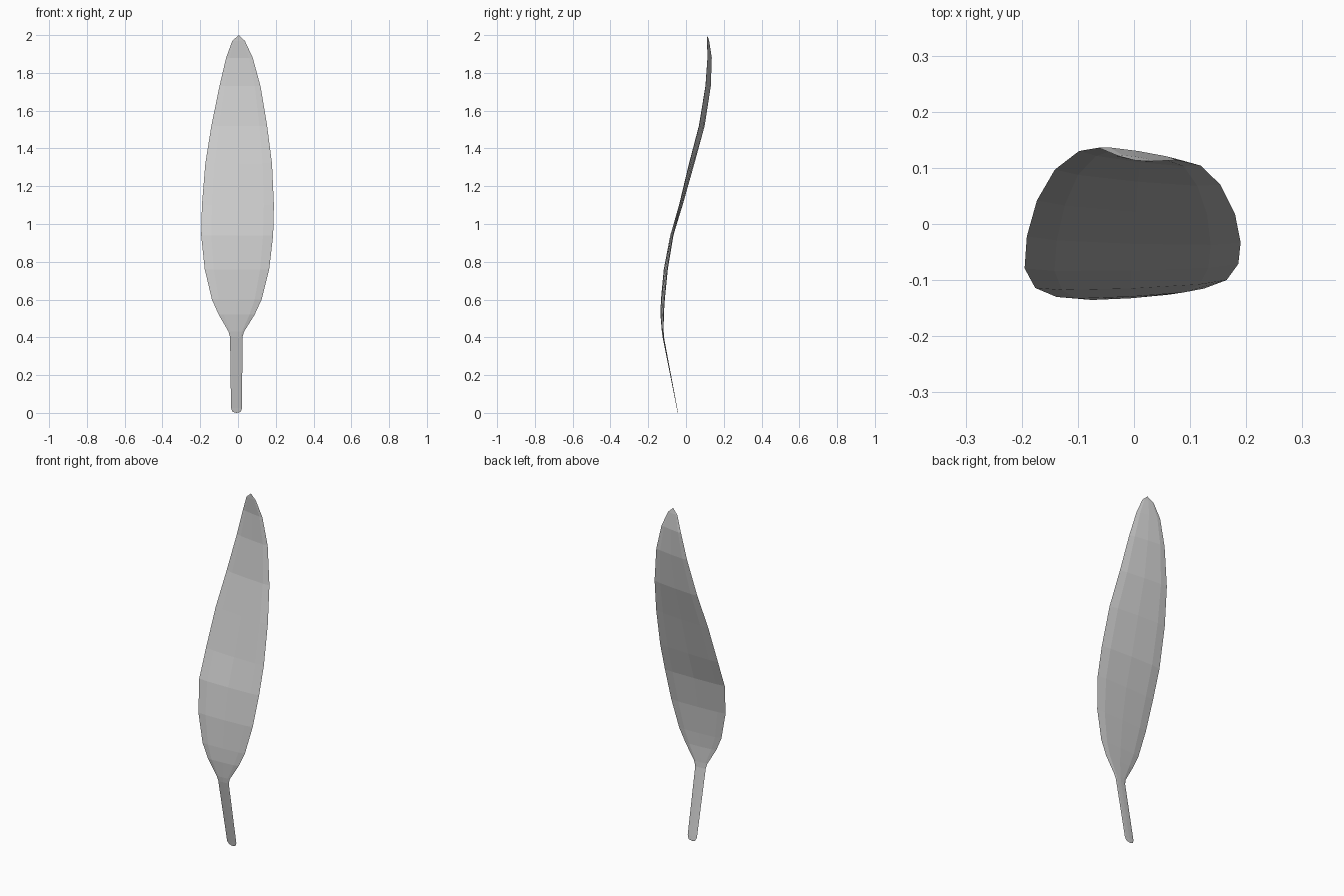
import bpy, bmesh
from mathutils import Vector

# Rows: height, left edge x/y, right edge x/y, half thickness
ROWS = [
    (0.005, -0.028, -0.044, 0.014, -0.044, 0.001),
    (0.025, -0.037, -0.048, 0.022, -0.047, 0.001),
    (0.40, -0.042, -0.122, 0.023, -0.118, 0.003),
    (0.43, -0.050, -0.126, 0.032, -0.120, 0.004),
    (0.52, -0.102, -0.133, 0.088, -0.120, 0.006),
    (0.60, -0.138, -0.130, 0.125, -0.115, 0.007),
    (0.76, -0.176, -0.114, 0.165, -0.100, 0.008),
    (0.94, -0.195, -0.079, 0.186, -0.071, 0.008),
    (1.10, -0.191, -0.022, 0.190, -0.033, 0.008),
    (1.32, -0.173, 0.042, 0.180, 0.018, 0.008),
    (1.52, -0.141, 0.097, 0.154, 0.070, 0.008),
    (1.73, -0.098, 0.130, 0.119, 0.104, 0.007),
    (1.88, -0.063, 0.136, 0.078, 0.114, 0.005),
    (1.97, -0.030, 0.122, 0.036, 0.112, 0.003),
]
# Lens cross-section: position across the width, thickness factor
SECTION = [(0, 0), (0.14, -0.7), (0.5, -1), (0.86, -0.7),
           (1, 0), (0.86, 0.7), (0.5, 1), (0.14, 0.7)]

bm = bmesh.new()
rings = []
for z, xl, yl, xr, yr, t in ROWS:
    a, b = Vector((xl, yl, z)), Vector((xr, yr, z))
    rings.append([bm.verts.new(a.lerp(b, u) + Vector((0, k * t, 0)))
                  for u, k in SECTION])

# Skin between neighbouring rings
n = len(SECTION)
for lo, hi in zip(rings, rings[1:]):
    for i in range(n):
        j = (i + 1) % n
        bm.faces.new((lo[i], lo[j], hi[j], hi[i]))

# Rounded ends: flat stem foot and pointed tip
foot = bm.verts.new((-0.008, -0.043, 0))
tip = bm.verts.new((0.004, 0.113, 2.0))
for i in range(n):
    j = (i + 1) % n
    bm.faces.new((rings[0][j], rings[0][i], foot))
    bm.faces.new((rings[-1][i], rings[-1][j], tip))
bmesh.ops.recalc_face_normals(bm, faces=bm.faces)

mesh = bpy.data.meshes.new("leaf")
bm.to_mesh(mesh)
bm.free()
bpy.context.collection.objects.link(bpy.data.objects.new("leaf", mesh))
